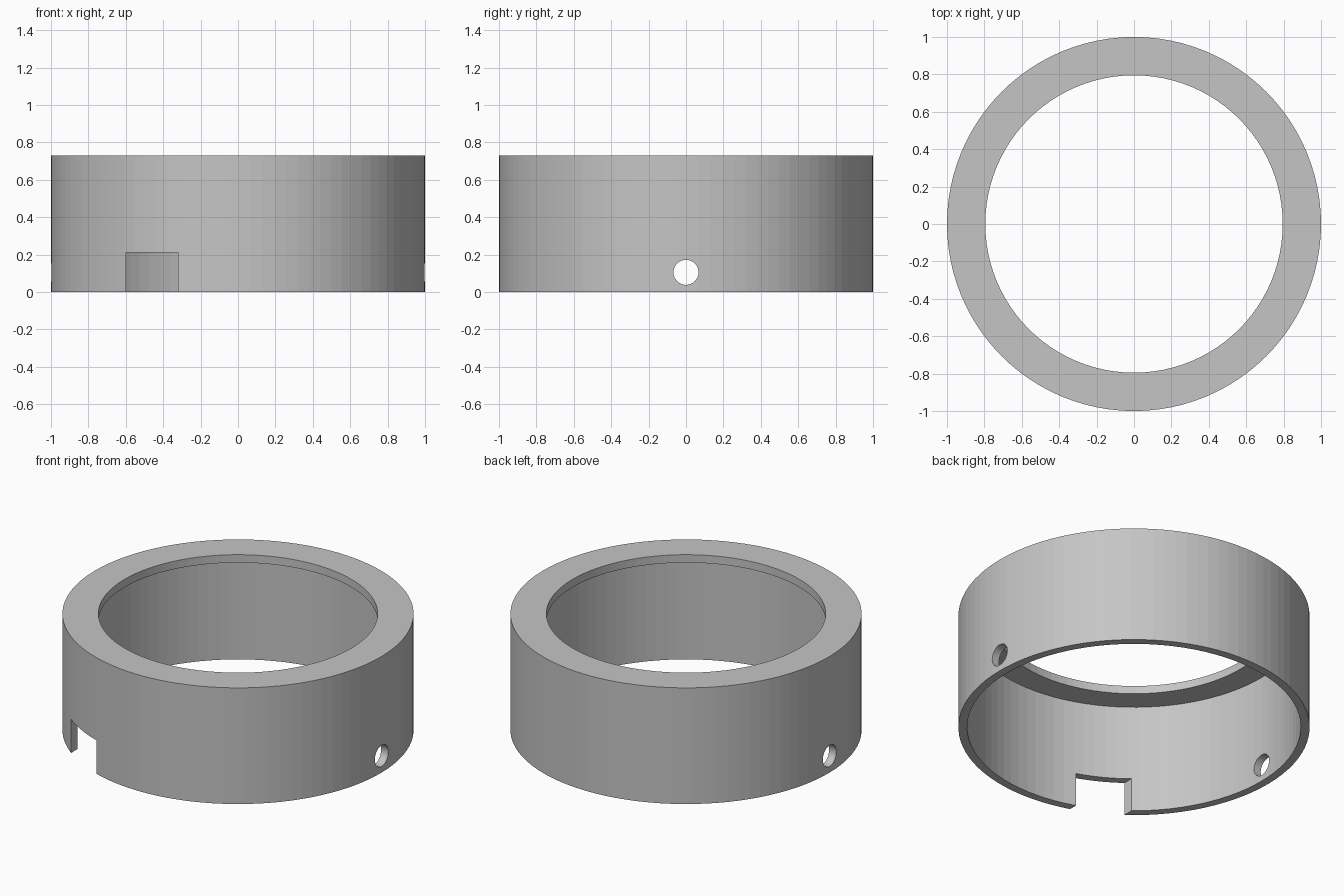
import bpy
import bmesh
from math import cos, sin, tau
from mathutils import Matrix

if "Cube" in bpy.data.objects:
    bpy.data.objects.remove(bpy.data.objects["Cube"])

SEGMENTS = 96
HEIGHT = 0.73

grey = bpy.data.materials.new("plain grey")
grey.use_nodes = True
colour = (0.56, 0.56, 0.56, 1)
grey.diffuse_color = colour
grey.node_tree.nodes["Principled BSDF"].inputs["Base Color"].default_value = colour


def make_object(name, bm):
    bmesh.ops.recalc_face_normals(bm, faces=bm.faces)
    mesh = bpy.data.meshes.new(name)
    bm.to_mesh(mesh)
    bm.free()
    mesh.materials.append(grey)
    obj = bpy.data.objects.new(name, mesh)
    bpy.context.collection.objects.link(obj)
    return obj


def lathe(name, profile):
    """Sweep a closed (radius, z) profile around the z axis."""
    bm = bmesh.new()
    rings = []
    for i in range(SEGMENTS):
        a = tau * i / SEGMENTS
        rings.append([bm.verts.new((r * cos(a), r * sin(a), z)) for r, z in profile])
    for i, ring in enumerate(rings):
        after = rings[(i + 1) % SEGMENTS]
        for j in range(len(profile)):
            k = (j + 1) % len(profile)
            bm.faces.new((ring[j], after[j], after[k], ring[k]))
    return make_object(name, bm)


def cut(target, cutter):
    mod = target.modifiers.new(cutter.name, 'BOOLEAN')
    mod.operation = 'DIFFERENCE'
    mod.solver = 'EXACT'
    mod.object = cutter
    cutter.hide_render = True
    cutter.hide_set(True)


# Thin-walled collar with an inward lip at the top
collar = lathe("collar_ring", [(1, 0), (1, HEIGHT), (0.795, HEIGHT),
                               (0.795, HEIGHT - 0.05), (0.95, HEIGHT - 0.05), (0.95, 0)])

# Cross drilling, making a round hole on each side
bm = bmesh.new()
bmesh.ops.create_cone(bm, cap_ends=True, segments=32, radius1=0.067, radius2=0.067, depth=3,
                      matrix=Matrix.Translation((0, 0, 0.105)) @ Matrix.Rotation(tau / 4, 4, 'Y'))
drill = make_object("side_hole_cutter", bm)

# Square notch in the lower front edge
bm = bmesh.new()
bmesh.ops.create_cube(bm, size=1, matrix=Matrix.Translation((-0.46, -0.85, 0.055))
                      @ Matrix.Diagonal((0.28, 0.6, 0.31, 1)))
notch = make_object("notch_cutter", bm)

cut(collar, drill)
cut(collar, notch)

# Apply the cuts and remove the cutters
bpy.context.view_layer.update()
result = bpy.data.meshes.new_from_object(
    collar.evaluated_get(bpy.context.evaluated_depsgraph_get()))
collar.modifiers.clear()
collar.data = result
for helper in (drill, notch):
    bpy.data.objects.remove(helper)
